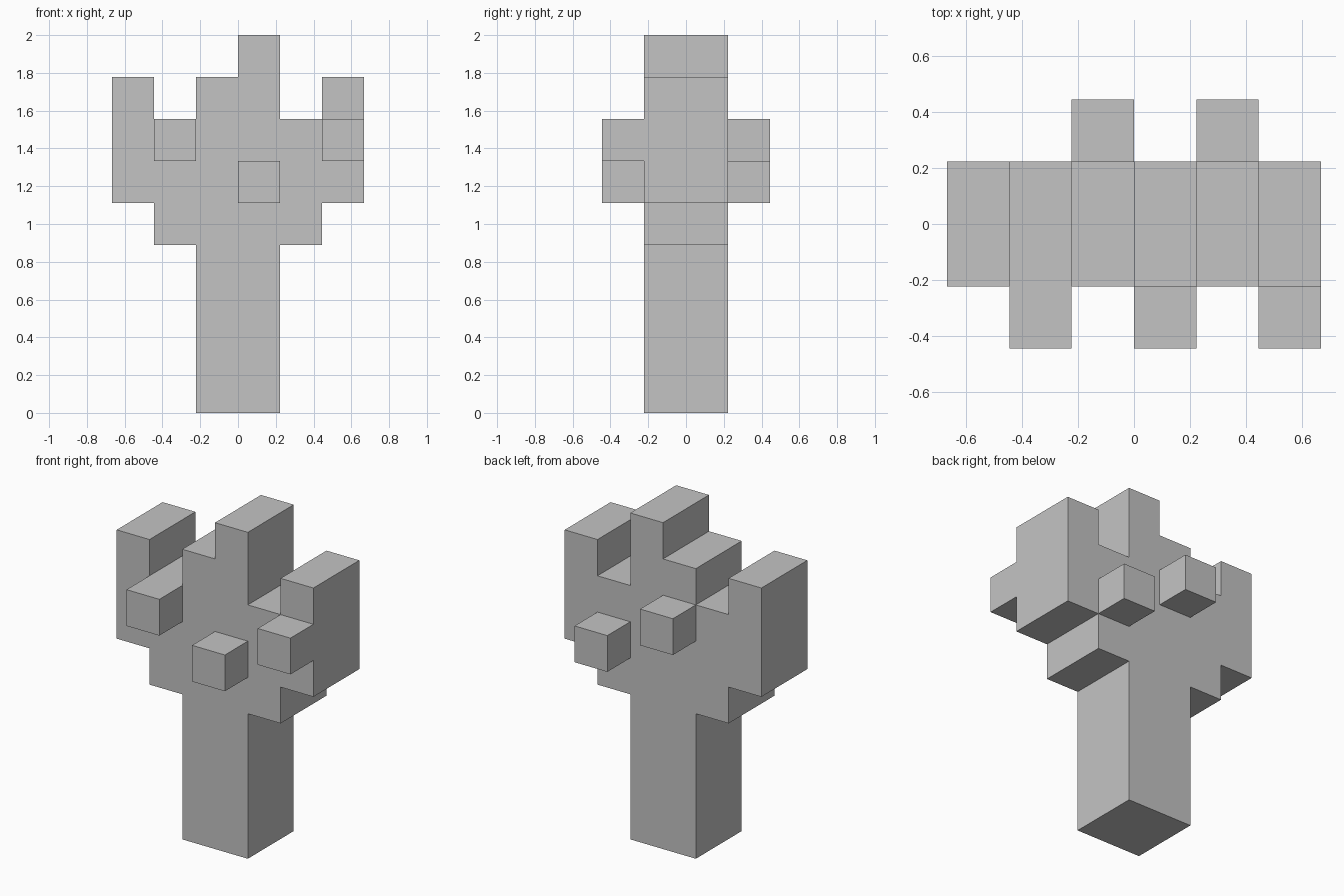
import bpy
import bmesh

U = 2 / 9  # one block

cube = bpy.data.objects.get("Cube")
if cube:
    bpy.data.objects.remove(cube, do_unlink=True)

grey = bpy.data.materials.new("plain grey")
grey.use_nodes = True
COLOUR = (0.55, 0.55, 0.55, 1)
grey.diffuse_color = COLOUR
grey.node_tree.nodes["Principled BSDF"].inputs["Base Color"].default_value = COLOUR


def finish(bm, name):
    bmesh.ops.recalc_face_normals(bm, faces=bm.faces)
    bmesh.ops.scale(bm, vec=(U, U, U), verts=bm.verts)
    mesh = bpy.data.meshes.new(name)
    bm.to_mesh(mesh)
    bm.free()
    mesh.materials.append(grey)
    obj = bpy.data.objects.new(name, mesh)
    bpy.context.collection.objects.link(obj)
    return obj


# Trunk and branches: stepped outline from (left, bottom, top) columns, in blocks
columns = [(-3, 5, 8), (-2, 4, 7), (-1, 0, 8), (0, 0, 9), (1, 4, 7), (2, 5, 8)]
outline = []
for x, bottom, top in columns:
    outline += [(x, top), (x + 1, top)]
for x, bottom, top in reversed(columns):
    outline += [(x + 1, bottom), (x, bottom)]
outline = list(dict.fromkeys(outline))

bm = bmesh.new()
face = bm.faces.new([bm.verts.new((x, -1, z)) for x, z in outline])
extruded = bmesh.ops.extrude_face_region(bm, geom=[face], use_keep_orig=True)
moved = [v for v in extruded["geom"] if isinstance(v, bmesh.types.BMVert)]
bmesh.ops.translate(bm, vec=(0, 2, 0), verts=moved)
finish(bm, "trunk_and_branches")


# Stubs: single blocks on the front (-1) and back (+1), open where they join
def stub(name, x, z, side):
    bm = bmesh.new()
    bmesh.ops.create_cube(bm, size=1)
    bm.normal_update()
    inner = [f for f in bm.faces if f.normal.y * side < -0.9]
    outward = [f for f in bm.faces if f not in inner]
    bmesh.ops.recalc_face_normals(bm, faces=outward)
    bmesh.ops.delete(bm, geom=inner, context='FACES')
    bmesh.ops.translate(bm, vec=(x + 0.5, side * 1.5, z + 0.5), verts=bm.verts)
    finish(bm, name)


stub("front_right_stub", -2, 6, -1)
stub("front_middle_stub", 0, 5, -1)
stub("front_left_stub", 2, 6, -1)
stub("back_right_stub", -1, 6, 1)
stub("back_left_stub", 1, 5, 1)
